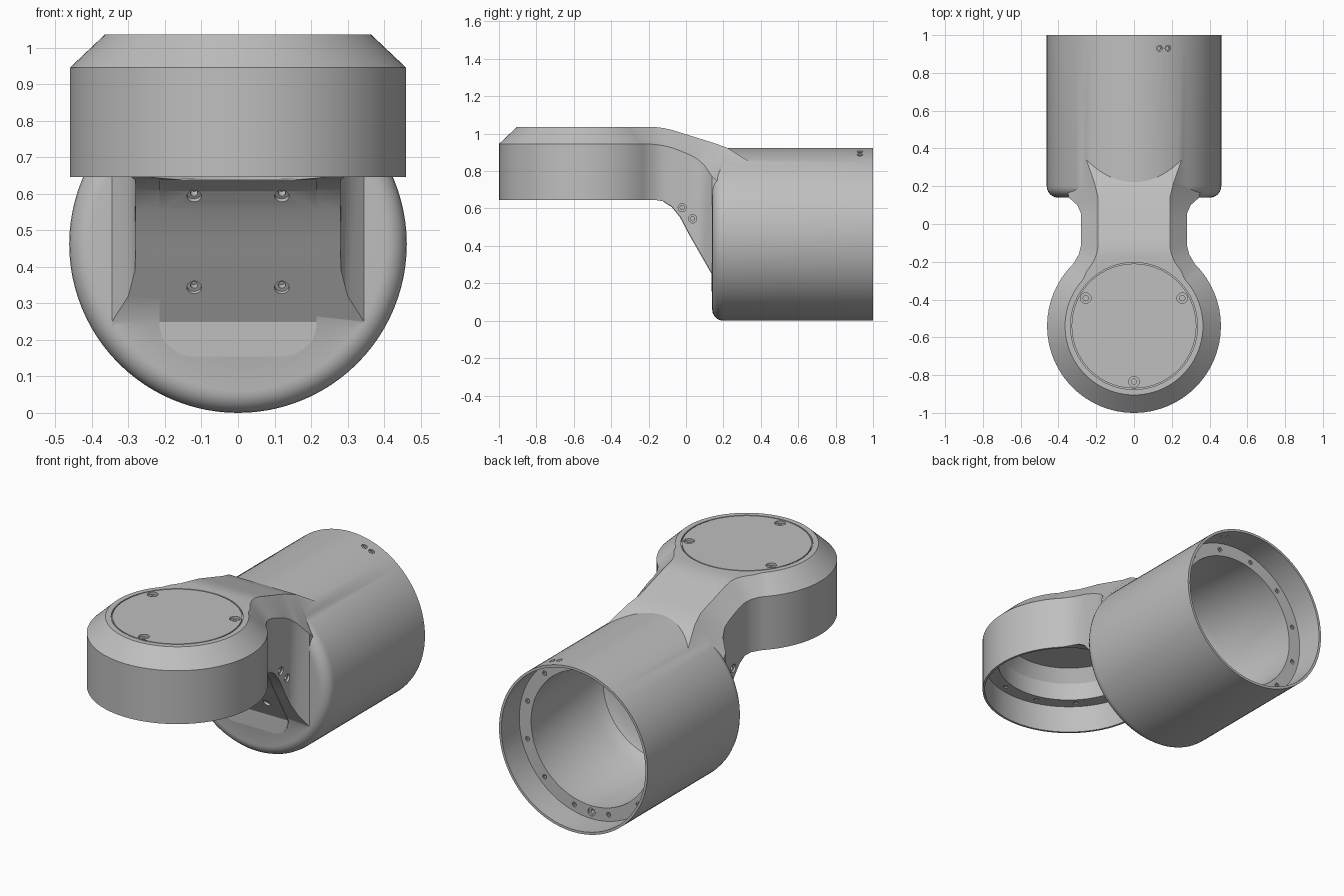
import bpy
import bmesh
from math import cos, sin, pi, radians
from mathutils import Matrix, Vector

if "Cube" in bpy.data.objects:
    bpy.data.objects.remove(bpy.data.objects["Cube"], do_unlink=True)

grey = bpy.data.materials.new("plain grey")
grey.use_nodes = True
grey.diffuse_color = (0.52, 0.52, 0.52, 1)
grey.node_tree.nodes["Principled BSDF"].inputs["Base Color"].default_value = grey.diffuse_color

RADIUS = 0.462
HEAD_Y = -0.54
UP, BACK = Vector((0, 0, 1)), Vector((0, 1, 0))
HEAD_BASE = Vector((0, HEAD_Y, 0))
BARREL_BASE = Vector((0, 0, RADIUS))


def finish(name, bm):
    """Turn a bmesh into a named grey object."""
    bmesh.ops.recalc_face_normals(bm, faces=bm.faces)
    mesh = bpy.data.meshes.new(name)
    bm.to_mesh(mesh)
    bm.free()
    mesh.materials.append(grey)
    obj = bpy.data.objects.new(name, mesh)
    bpy.context.collection.objects.link(obj)
    return obj


def lathe(bm, profile, base, axis, sides=96):
    """Revolve (radius, height) points about an axis; off-axis profiles close up as a ring."""
    place = Matrix.Translation(base) @ axis.to_track_quat('Z', 'Y').to_matrix().to_4x4()
    rings = []
    for r, h in profile:
        count = sides if r > 0 else 1
        turns = [2 * pi * i / sides for i in range(count)]
        rings.append([bm.verts.new(place @ Vector((r * cos(t), r * sin(t), h))) for t in turns])
    if profile[0][0] > 0:
        rings.append(rings[0])
    for a, b in zip(rings, rings[1:]):
        for i in range(sides):
            j = (i + 1) % sides
            quad = [a[i % len(a)], a[j % len(a)], b[j % len(b)], b[i % len(b)]]
            bm.faces.new(list(dict.fromkeys(quad)))


def turned(name, profile, base, axis):
    bm = bmesh.new()
    lathe(bm, profile, base, axis)
    return finish(name, bm)


def loft(name, stations):
    """Skin chamfered sections: y, half width, top half width, top, chamfer, bottom."""
    bm = bmesh.new()
    rings = []
    for y, w, t, top, mid, low in stations:
        section = [(w, low), (w, mid), (t, top), (-t, top), (-w, mid), (-w, low)]
        rings.append([bm.verts.new((x, y, z)) for x, z in section])
    for a, b in zip(rings, rings[1:]):
        for i in range(len(a)):
            j = (i + 1) % len(a)
            bm.faces.new((a[i], a[j], b[j], b[i]))
    bm.faces.new(rings[0])
    bm.faces.new(rings[-1])
    bmesh.ops.triangulate(bm, faces=bm.faces)
    return finish(name, bm)


def apply(obj, mod):
    bpy.ops.object.select_all(action='DESELECT')
    bpy.context.view_layer.objects.active = obj
    obj.select_set(True)
    bpy.ops.object.modifier_apply(modifier=mod.name)


def combine(obj, other, operation, keep=False):
    other.hide_render = True
    mod = obj.modifiers.new(operation.lower(), 'BOOLEAN')
    mod.operation, mod.solver, mod.object = operation, 'EXACT', other
    apply(obj, mod)
    if not keep:
        bpy.data.objects.remove(other, do_unlink=True)


# Round head with a chamfered top
housing = turned("joint_housing", [(0, 0.645), (0.46, 0.645), (0.46, 0.945),
                                   (0.365, 1.035), (0, 1.035)], HEAD_BASE, UP)

# Horizontal barrel with a rounded front edge
edge = 0.06
corner = [(RADIUS - edge + edge * sin(a), 0.14 + edge - edge * cos(a))
          for a in (radians(90 * i / 6) for i in range(7))]
barrel = turned("barrel", [(0, 0.14)] + corner + [(RADIUS, 1), (0, 1)], BARREL_BASE, BACK)

# Neck flaring into the head and the barrel
NECK = [
    (-0.34, 0.36, 0.29, 1.035, 0.945, 0.645),
    (-0.25, 0.35, 0.25, 1.035, 0.945, 0.645),
    (-0.20, 0.315, 0.215, 1.035, 0.945, 0.645),
    (-0.16, 0.292, 0.198, 1.035, 0.942, 0.645),
    (-0.12, 0.282, 0.19, 1.03, 0.936, 0.638),
    (-0.075, 0.28, 0.19, 1.02, 0.925, 0.61),
    (-0.03, 0.28, 0.19, 1.006, 0.908, 0.555),
    (0.02, 0.28, 0.19, 0.99, 0.887, 0.46),
    (0.06, 0.282, 0.19, 0.978, 0.865, 0.39),
    (0.10, 0.30, 0.19, 0.965, 0.83, 0.32),
    (0.14, 0.345, 0.19, 0.953, 0.77, 0.25),
    (0.22, 0.36, 0.21, 0.925, 0.70, 0.25),
    (0.42, 0.36, 0.28, 0.80, 0.70, 0.25),
]
neck = loft("neck", NECK)
combine(housing, barrel, 'UNION')
combine(housing, neck, 'UNION')

# Stepped bores in the head and barrel, joined by a passage through the neck
head_bore = turned("head_bore", [(0, 0.6), (0.448, 0.6), (0.448, 0.8), (0.375, 0.8),
                                 (0.375, 0.9), (0.33, 0.97), (0, 0.97)], HEAD_BASE, UP)
barrel_bore = turned("barrel_bore", [(0, 0.22), (0.28, 0.22), (0.34, 0.25), (0.375, 0.32),
                                     (0.375, 0.84), (0.448, 0.84), (0.448, 1.05), (0, 1.05)],
                     BARREL_BASE, BACK)
passage = loft("passage", [
    (-0.40, 0.20, 0.15, 0.93, 0.88, 0.72),
    (-0.10, 0.21, 0.14, 0.96, 0.90, 0.72),
    (0.05, 0.21, 0.14, 0.92, 0.85, 0.65),
    (0.27, 0.20, 0.14, 0.80, 0.72, 0.50),
])
# Thin seam around the lid
seam = turned("lid_seam", [(0.330, 1.025), (0.336, 1.025), (0.336, 1.05), (0.330, 1.05)],
              HEAD_BASE, UP)
for cutter in (head_bore, barrel_bore, passage, seam):
    combine(housing, cutter, 'DIFFERENCE')

# Access panel wrapped over the underside of the neck and the barrel front
half = 0.215
outline = [(s[0], s[5], half) for s in NECK[4:11]]
outline += [(0.14, z, w) for z, w in ((0.235, half), (0.2, 0.205), (0.175, 0.18),
                                     (0.16, 0.155), (0.155, 0.13))]
bm = bmesh.new()
rows = [[bm.verts.new((side * w, y, z)) for side in (-1, 1)] for y, z, w in outline]
for a, b in zip(rows, rows[1:]):
    bm.faces.new((a[0], a[1], b[1], b[0]))
panel = finish("access_panel", bm)
solid = panel.modifiers.new("thickness", 'SOLIDIFY')
solid.thickness, solid.offset = 0.006, 0
apply(panel, solid)

# Counterbored screw holes
holes = bmesh.new()


def screw_hole(point, axis, size):
    profile = [(0, -1.5), (0.5, -1.5), (0.5, -0.5), (1, -0.5), (1, 1), (0, 1)]
    lathe(holes, [(r * size, h * size) for r, h in profile], Vector(point), Vector(axis), 20)


for angle in (30, 150, 270):
    a = radians(angle)
    screw_hole((0.295 * cos(a), HEAD_Y + 0.295 * sin(a), 1.035), UP, 0.028)
for side in (-1, 1):
    screw_hole((side * 0.12, 0.086, 0.345), (0, -0.87, -0.5), 0.02)
    screw_hole((side * 0.12, -0.063, 0.595), (0, -0.77, -0.63), 0.02)
    for y, z in ((-0.02, 0.605), (0.035, 0.545)):
        screw_hole((side * 0.28, y, z), (side, 0, 0), 0.022)
for x in (0.135, 0.18):
    rise = (RADIUS ** 2 - x ** 2) ** 0.5
    screw_hole((x, 0.93, RADIUS + rise), (x, 0, rise), 0.016)

# Bolt circles on both inner ledges
for i in range(12):
    a = 2 * pi * (i + 0.5) / 12
    x, v = 0.411 * cos(a), 0.411 * sin(a)
    screw_hole((x, 0.84, RADIUS + v), BACK, 0.013)
    screw_hole((x, HEAD_Y + v, 0.8), -UP, 0.013)
screw_hole((0, 0.84, RADIUS - 0.411), BACK, 0.022)

hole_cutter = finish("screw_holes", holes)
combine(panel, hole_cutter, 'DIFFERENCE', keep=True)
combine(housing, hole_cutter, 'DIFFERENCE')

# Smooth curves, crisp edges
bpy.ops.object.select_all(action='DESELECT')
for obj in (housing, panel):
    obj.hide_render = False
    obj.select_set(True)
bpy.context.view_layer.objects.active = housing
bpy.ops.object.shade_smooth_by_angle(angle=radians(30))
